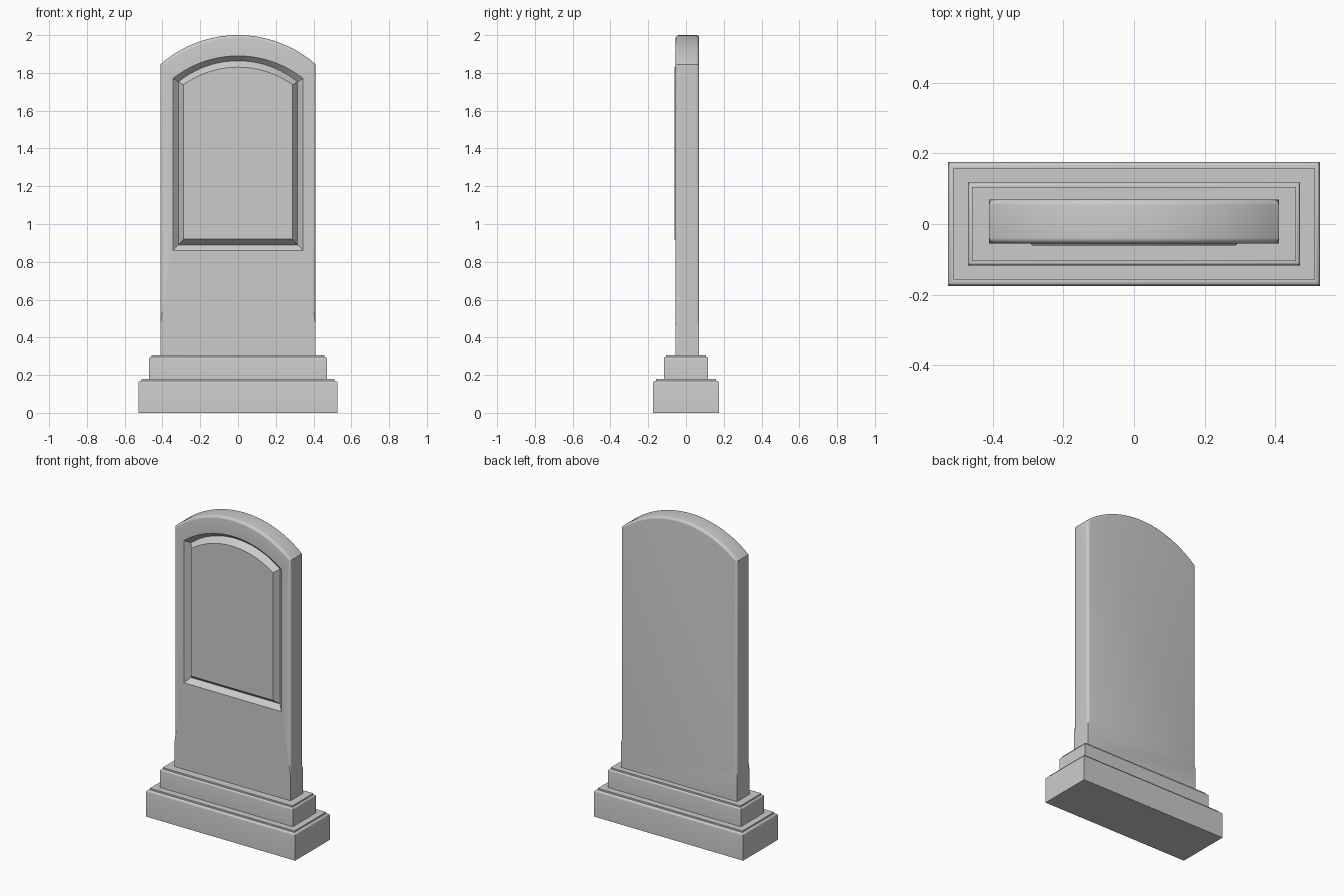
import bpy, bmesh, math

if "Cube" in bpy.data.objects:
    bpy.data.objects.remove(bpy.data.objects["Cube"])


def loft(name, rings):
    """Skin equal-length closed rings and cap both ends."""
    bm = bmesh.new()
    loops = [[bm.verts.new(p) for p in ring] for ring in rings]
    n = len(loops[0])
    for a, b in zip(loops, loops[1:]):
        for i in range(n):
            j = (i + 1) % n
            bm.faces.new((a[i], a[j], b[j], b[i]))
    bm.faces.new(loops[0])
    bm.faces.new(loops[-1])
    bmesh.ops.recalc_face_normals(bm, faces=bm.faces)
    me = bpy.data.meshes.new(name)
    bm.to_mesh(me)
    bm.free()
    ob = bpy.data.objects.new(name, me)
    bpy.context.collection.objects.link(ob)
    bpy.context.view_layer.objects.active = ob
    ob.select_set(True)
    bpy.ops.object.shade_smooth_by_angle(angle=math.radians(30))
    ob.select_set(False)
    return ob


def tier(name, hx, hy, z0, z1, lip):
    """Plinth block: rounded shoulder with a small raised lip on top."""
    shoulder = z1 - 0.010
    r = lip * 0.8
    prof = [(0, z0)]
    for k in range(5):
        a = math.radians(90 * k / 4)
        prof.append((r * (1 - math.cos(a)), shoulder - r * (1 - math.sin(a))))
    prof += [(lip, shoulder), (lip, z1)]
    loft(name, [[(sx * (hx - d), sy * (hy - d), z)
                 for sx, sy in ((-1, -1), (1, -1), (1, 1), (-1, 1))]
                for d, z in prof])


def arched(y, w, z0, spring, top, foot, foot_w=None, n=32):
    """Arched outline at depth y; foot = two heights where the side steps in."""
    fw = foot_w or w
    h = top - spring
    R = (w * w + h * h) / (2 * h)
    a0 = math.asin(w / R)
    pts = [(-w, foot[1]), (-fw, foot[0]), (-fw, z0),
           (fw, z0), (fw, foot[0]), (w, foot[1])]
    for k in range(n + 1):
        a = a0 * (1 - 2 * k / n)
        pts.append((R * math.sin(a), top - R + R * math.cos(a)))
    return [(x, y, z) for x, z in pts]


# Stepped plinth
tier("lower_plinth", 0.528, 0.1755, 0.0, 0.18, 0.016)
tier("upper_plinth", 0.471, 0.1175, 0.18, 0.306, 0.012)

# Arched slab: rounded edges that stop above a square foot
W, FRONT, BACK, R = 0.411, -0.055, 0.070, 0.016


def slab_ring(y, d):
    return arched(y, W - d, 0.306, 1.845 - 0.5 * d, 2.0 - d, (0.468, 0.495), W)


rounding = []
for k in range(6):
    a = math.radians(90 * k / 5)
    rounding.append((R * (1 - math.sin(a)), R * (1 - math.cos(a))))  # inset, depth
# full-depth square foot needs rings at both extremes of the depth
rings = [slab_ring(BACK - depth, d) for d, depth in rounding]
rings += [slab_ring(FRONT + depth, d) for d, depth in reversed(rounding)]

# V groove around a slightly proud centre panel
rings += [arched(FRONT, 0.345, 0.860, 1.770, 1.890, (0.88, 0.90)),
          arched(FRONT + 0.030, 0.315, 0.890, 1.753, 1.864, (0.91, 0.93)),
          arched(-0.061, 0.289, 0.920, 1.737, 1.830, (0.94, 0.96))]

loft("headstone_slab", rings)
